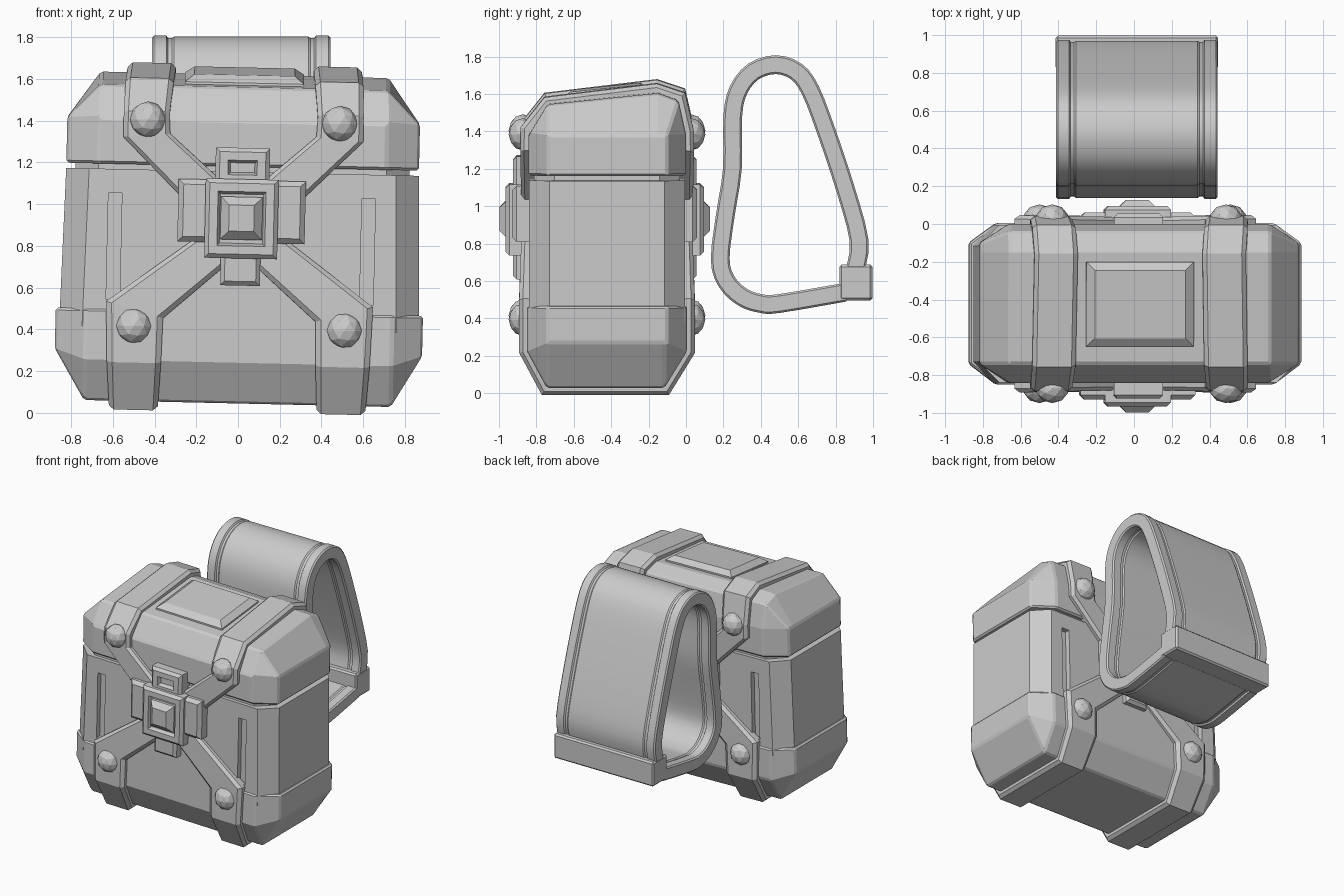
import bpy, bmesh, math
from mathutils import Matrix, Vector

if "Cube" in bpy.data.objects:
    bpy.data.objects.remove(bpy.data.objects["Cube"])

YC = -0.4225   # front/back symmetry plane of the pack
pack = []      # parts that share the slight lean


def finish(name, bm, lean=True, bevel=0.0):
    bmesh.ops.remove_doubles(bm, verts=bm.verts, dist=1e-4)
    bmesh.ops.recalc_face_normals(bm, faces=bm.faces)
    me = bpy.data.meshes.new(name)
    bm.to_mesh(me)
    bm.free()
    ob = bpy.data.objects.new(name, me)
    bpy.context.collection.objects.link(ob)
    if lean:
        pack.append(ob)
    if bevel:
        m = ob.modifiers.new("edge", 'BEVEL')
        m.width, m.segments, m.limit_method = bevel, 1, 'ANGLE'
    return ob


def add_loft(bm, rings):
    vs = [[bm.verts.new(p) for p in r] for r in rings]
    n = len(vs[0])
    for a, b in zip(vs, vs[1:]):
        for i in range(n):
            bm.faces.new((a[i], a[(i + 1) % n], b[(i + 1) % n], b[i]))
    bm.faces.new(vs[0])
    bm.faces.new(vs[-1])


def loft(name, rings, **kw):
    bm = bmesh.new()
    add_loft(bm, rings)
    return finish(name, bm, **kw)


def path_normals(pts):
    """Mitred left-hand normals of an open (y, z) path."""
    out = []
    segs = [(Vector(b) - Vector(a)).normalized() for a, b in zip(pts, pts[1:])]
    for i in range(len(pts)):
        a, b = segs[max(i - 1, 0)], segs[min(i, len(segs) - 1)]
        t = (a + b).normalized()
        out.append(Vector((-t.y, t.x)) / max(t.dot(a), 0.6))
    return out


def rect(x0, x1, z0, z1, y, inset=0.0):
    x0, x1, z0, z1 = x0 + inset, x1 - inset, z0 + inset, z1 - inset
    return [(x0, y, z0), (x1, y, z0), (x1, y, z1), (x0, y, z1)]


# Middle of the body: chamfered box with four recessed slots
def octagon(z, hx, hy, c):
    pts = [(hx, hy - c), (hx - c, hy), (c - hx, hy), (-hx, hy - c),
           (-hx, c - hy), (c - hx, -hy), (hx - c, -hy), (hx, c - hy)]
    return [(x, YC + y, z) for x, y in pts]


body = loft("body", [octagon(0.40, .862, .417, .11), octagon(1.155, .845, .417, .11)])
bm = bmesh.new()
for sx in (-1, 1):
    for y0, y1 in ((-1.0, -.80), (-.045, .2)):
        x0, x1 = sorted((sx * .575, sx * .64))
        add_loft(bm, [rect(x0, x1, .53, 1.04, y0), rect(x0, x1, .53, 1.04, y1)])
cutter = finish("slot_cutter", bm)
cutter.hide_render = True
cutter.hide_viewport = False
cutter.display_type = 'WIRE'
mod = body.modifiers.new("slots", 'BOOLEAN')
mod.operation, mod.object, mod.solver = 'DIFFERENCE', cutter, 'EXACT'
loft("lid_neck", [octagon(1.1, .80, .39, .11), octagon(1.25, .80, .39, .11)])


# Lid and base: full profile in the middle, clamped down to small end faces
def capped(name, prof, x_end, x_mid, zlo, zhi):
    end = [(min(max(y, -.74), -.10), min(max(z, zlo), zhi)) for y, z in prof]
    rings = [[(x, y, z) for y, z in p] for x, p in
             ((-x_end, end), (-x_mid, prof), (x_mid, prof), (x_end, end))]
    return loft(name, rings, bevel=.012)


capped("lid", [(-.842, 1.18), (-.842, 1.40), (-.74, 1.56), (-.15, 1.62),
               (-.04, 1.58), (0, 1.40), (0, 1.18)], .845, .69, 0, 1.40)
capped("base", [(-.85, .485), (-.85, .24), (-.745, .045), (-.115, .045),
                (.005, .24), (.005, .485)], .88, .735, .29, 9)

# Wedge that continues the base up between the lower straps
wedge = [(-.40, .42), (.40, .42), (.38, .46), (.06, .74), (-.06, .74), (-.38, .46)]
loft("base_wedge", [[(x, y, z) for x, z in wedge] for y in (-.85, .005)])

# Raised plate on the sloping lid top
plate = []
for inset, h in ((0, -.03), (0, .012), (.045, .045)):
    y0, y1 = -.65 + inset, -.2 - inset
    plate.append([(sx * (.285 - inset), y, 1.569 + (y + .65) * .102 + h)
                  for sx, y in ((-1, y0), (1, y0), (1, y1), (-1, y1))])
loft("lid_plate", plate)


# Straps: stations are (y, inner x, inner z, outer x, outer z)
def strap(name, stations, side, flip):
    ns = path_normals([(s[0], (s[2] + s[4]) / 2) for s in stations])
    rings = []
    for (y, xi, zi, xo, zo), n in zip(stations, ns):
        ring = []
        for u, h in ((0, -.03), (0, .022), (.1, .042), (.9, .042), (1, .022), (1, -.03)):
            ring.append((side * (xi + (xo - xi) * u), y + flip * n.x * h,
                         zi + (zo - zi) * u + flip * n.y * h))
        rings.append(ring)
    return loft(name, rings)


upper = [(-.838, .02, 1.04, .20, .94), (-.844, .35, 1.33, .575, 1.31), (-.842, .355, 1.42, .575, 1.42),
         (-.735, .34, 1.555, .57, 1.555), (-.16, .33, 1.625, .56, 1.625), (-.04, .34, 1.585, .57, 1.585),
         (.0, .355, 1.41, .575, 1.41), (.001, .35, 1.33, .575, 1.31), (-.007, .02, 1.04, .20, .94)]
lower = [(-.838, .02, .75, .18, .86), (-.85, .365, .445, .64, .52), (-.85, .37, .24, .63, .24),
         (-.745, .38, .045, .615, .045), (-.115, .38, .045, .615, .045), (.005, .37, .24, .63, .24),
         (.005, .365, .445, .64, .52), (-.007, .02, .75, .18, .86)]
for side, tag in ((-1, "left"), (1, "right")):
    strap("upper_strap_" + tag, upper, side, 1)
    strap("lower_strap_" + tag, lower, side, -1)
    # Domed rivets, front and back
    for level, x, z in (("upper", .46, 1.395), ("lower", .505, .405)):
        for y, face in ((-.872, "front"), (.027, "back")):
            bm = bmesh.new()
            bmesh.ops.create_icosphere(bm, subdivisions=2, radius=.087,
                matrix=Matrix.Translation((side * x, y, z)) @ Matrix.Diagonal((1, .88, 1, 1)))
            finish(f"rivet_{level}_{tag}_{face}", bm)


# Buckle parts: bevelled blocks built on the front and mirrored to the back
def block(name, x0, x1, z0, z1, y, inset, frame=0.0, depth=0.03):
    for face in ("front", "back"):
        rings = [rect(x0, x1, z0, z1, -.80), rect(x0, x1, z0, z1, y + inset), rect(x0, x1, z0, z1, y, inset)]
        if frame:
            rings += [rect(x0, x1, z0, z1, y, frame), rect(x0, x1, z0, z1, y + depth, frame + .012)]
        if face == "back":
            rings = [[(px, -.87 - py, pz) for px, py, pz in r] for r in rings]
        loft(f"{name}_{face}", rings)


block("buckle_frame", -.175, .175, .74, 1.12, -.965, .02, .06)
block("buckle_stud", -.10, .10, .83, 1.035, -.997, .04)
block("buckle_tab_left", -.305, -.15, .815, 1.115, -.93, .025)
block("buckle_tab_right", .15, .305, .815, 1.115, -.93, .025)
block("buckle_tab_top", -.13, .13, 1.08, 1.27, -.925, .02, .06)
block("buckle_tab_bottom", -.095, .095, .61, .78, -.925, .02)

# The whole pack leans slightly to one side
lean = Matrix.Translation((0, 0, .2)) @ Matrix.Rotation(math.radians(1.3), 4, 'Y') @ Matrix.Translation((0, 0, -.2))
for ob in pack:
    ob.data.transform(lean)

# Carry loop: a banded strip swept along a rounded path
ctrl = [(.905, .66), (.925, .82), (.85, 1.1), (.75, 1.40), (.665, 1.62), (.59, 1.72), (.48, 1.757),
        (.36, 1.72), (.28, 1.62), (.25, 1.48), (.248, 1.2), (.21, .95), (.183, .72), (.215, .60),
        (.30, .515), (.40, .48), (.50, .48), (.85, .54)]
pts = []
c = [Vector(p) for p in ctrl]
for i in range(len(c) - 1):
    p0, p1, p2, p3 = c[max(i - 1, 0)], c[i], c[i + 1], c[min(i + 2, len(c) - 1)]
    for t in (0, 1 / 3, 2 / 3):
        pts.append(.5 * (2 * p1 + (p2 - p0) * t + (2 * p0 - 5 * p1 + 4 * p2 - p3) * t * t
                         + (3 * p1 - p0 - 3 * p2 + p3) * t ** 3))
pts.append(c[-1])
half = [(.428, .040), (.418, .050), (.358, .050), (.350, .038), (.332, .038), (.322, .045)]
top = [(-x, h) for x, h in half] + half[::-1]
section = top + [(x, -h) for x, h in reversed(top)]
rings = [[(.015 + x, p.x + n.x * h, p.y + n.y * h) for x, h in section]
         for p, n in zip(pts, path_normals(pts))]
loop = loft("carry_loop", rings, lean=False)
bpy.context.view_layer.objects.active = loop
loop.select_set(True)
bpy.ops.object.shade_smooth_by_angle(angle=math.radians(30))

# End block closing the loop
loft("loop_end_block", [rect(-.415, .445, .497, .688, .82), rect(-.415, .445, .497, .688, .997)],
     lean=False, bevel=.012)
